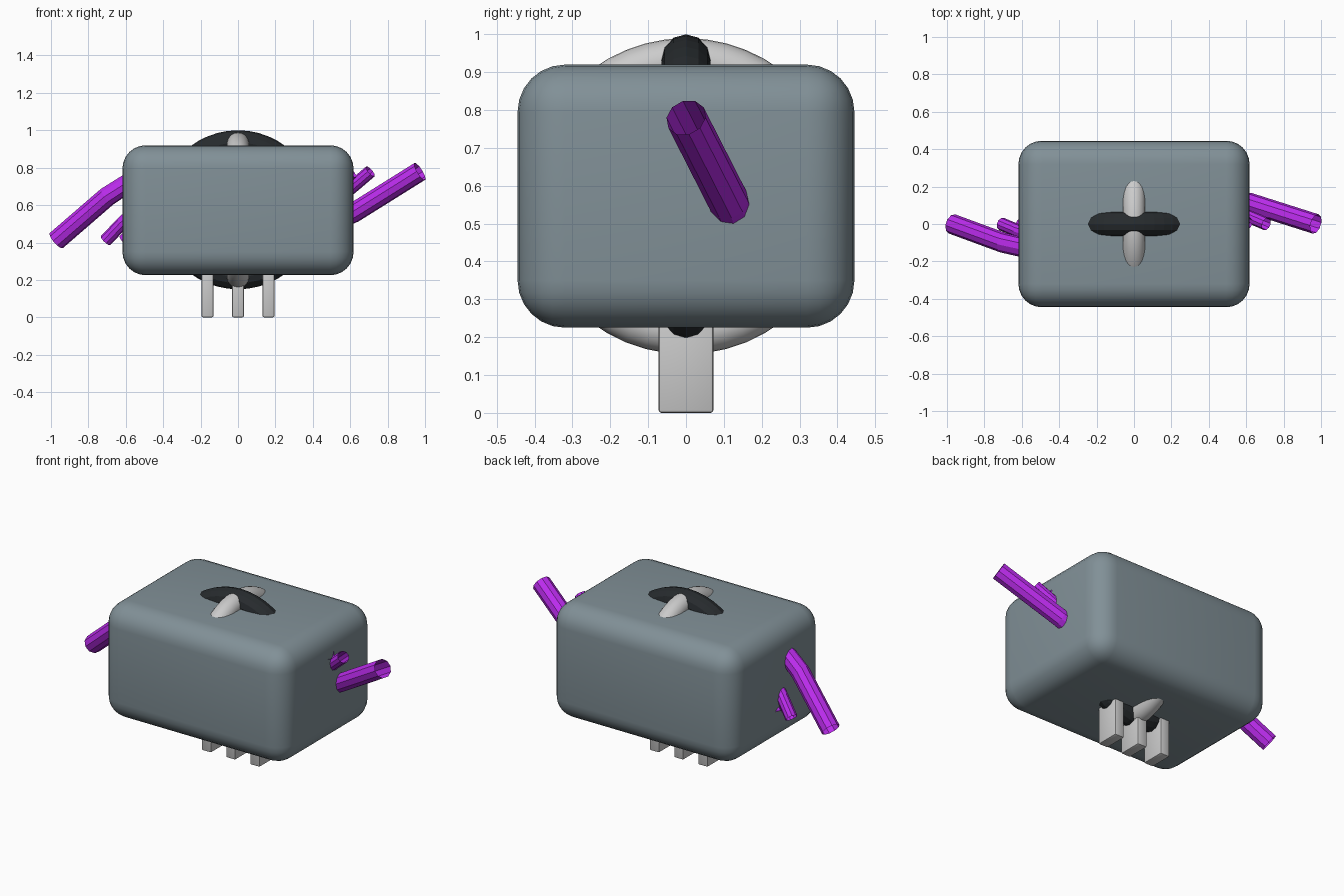
import bpy, math

if "Cube" in bpy.data.objects:
    bpy.data.objects.remove(bpy.data.objects["Cube"])


def material(name, rgb):
    m = bpy.data.materials.new(name)
    m.diffuse_color = (*rgb, 1)
    m.use_nodes = True
    m.node_tree.nodes["Principled BSDF"].inputs["Base Color"].default_value = m.diffuse_color
    return m


slate = material("slate", (0.22, 0.28, 0.31))
black = material("black", (0.02, 0.024, 0.027))
purple = material("purple", (0.5, 0.025, 0.85))


def box(name, loc, size, bevel, segments, mat=None):
    bpy.ops.mesh.primitive_cube_add(size=1, location=loc)
    ob = bpy.context.object
    ob.name = name
    ob.scale = size
    bpy.ops.object.transform_apply(location=False, rotation=False, scale=True)
    mod = ob.modifiers.new("rounded", 'BEVEL')
    mod.width, mod.segments = bevel, segments
    bpy.ops.object.modifier_apply(modifier=mod.name)
    bpy.ops.object.shade_smooth_by_angle(angle=math.radians(30))
    if mat:
        ob.data.materials.append(mat)
    return ob


def ring(name, z, outer, tube, rot, sides, mat=None):
    bpy.ops.mesh.primitive_torus_add(
        location=(0, 0, z), rotation=rot, major_radius=outer - tube,
        minor_radius=tube, major_segments=48, minor_segments=sides)
    ob = bpy.context.object
    ob.name = name
    if mat:
        ob.data.materials.append(mat)
    return ob


def rod(name, points, radius):
    cu = bpy.data.curves.new(name, 'CURVE')
    cu.dimensions = '3D'
    cu.bevel_depth, cu.bevel_resolution = radius, 3
    sp = cu.splines.new('POLY')
    sp.points.add(len(points) - 1)
    for p, co in zip(sp.points, points):
        p.co = (*co, 1)
    sp.use_smooth = False
    cu.materials.append(purple)
    ob = bpy.data.objects.new(name, cu)
    bpy.context.collection.objects.link(ob)


# rounded body
box("body", (0, 0, 0.5725), (1.236, 0.89, 0.695), 0.125, 6, slate)

# three feet in a row
for i in (-1, 0, 1):
    box(f"foot_{i + 2}", (0.163 * i, 0, 0.15), (0.064, 0.145, 0.30), 0.008, 2)

# two crossed upright rings, showing through the top and bottom
ring("dark_ring", 0.575, 0.425, 0.065, (math.pi / 2, 0, 0), 12, black)
ring("pale_ring", 0.5725, 0.4175, 0.06, (0, math.pi / 2, 0), 24)
bpy.ops.object.shade_smooth()

# twisted purple tubes, nested, poking out of both sides
rod("outer_tube", [(0.972, 0, 0.78), (0.62, 0.112, 0.56), (0.40, 0.15, 0.45),
                   (-0.40, -0.17, 0.84), (-0.70, -0.10, 0.645), (-0.972, 0, 0.41)], 0.054)
rod("middle_tube", [(0.708, 0, 0.78), (0.62, 0.037, 0.705), (0.45, 0.10, 0.56),
                    (-0.45, -0.10, 0.66), (-0.62, -0.037, 0.503), (-0.708, 0, 0.41)], 0.035)
rod("inner_tube", [(0.608, 0, 0.775), (0.45, 0.07, 0.63),
                   (-0.45, -0.07, 0.57), (-0.608, 0, 0.41)], 0.035)
